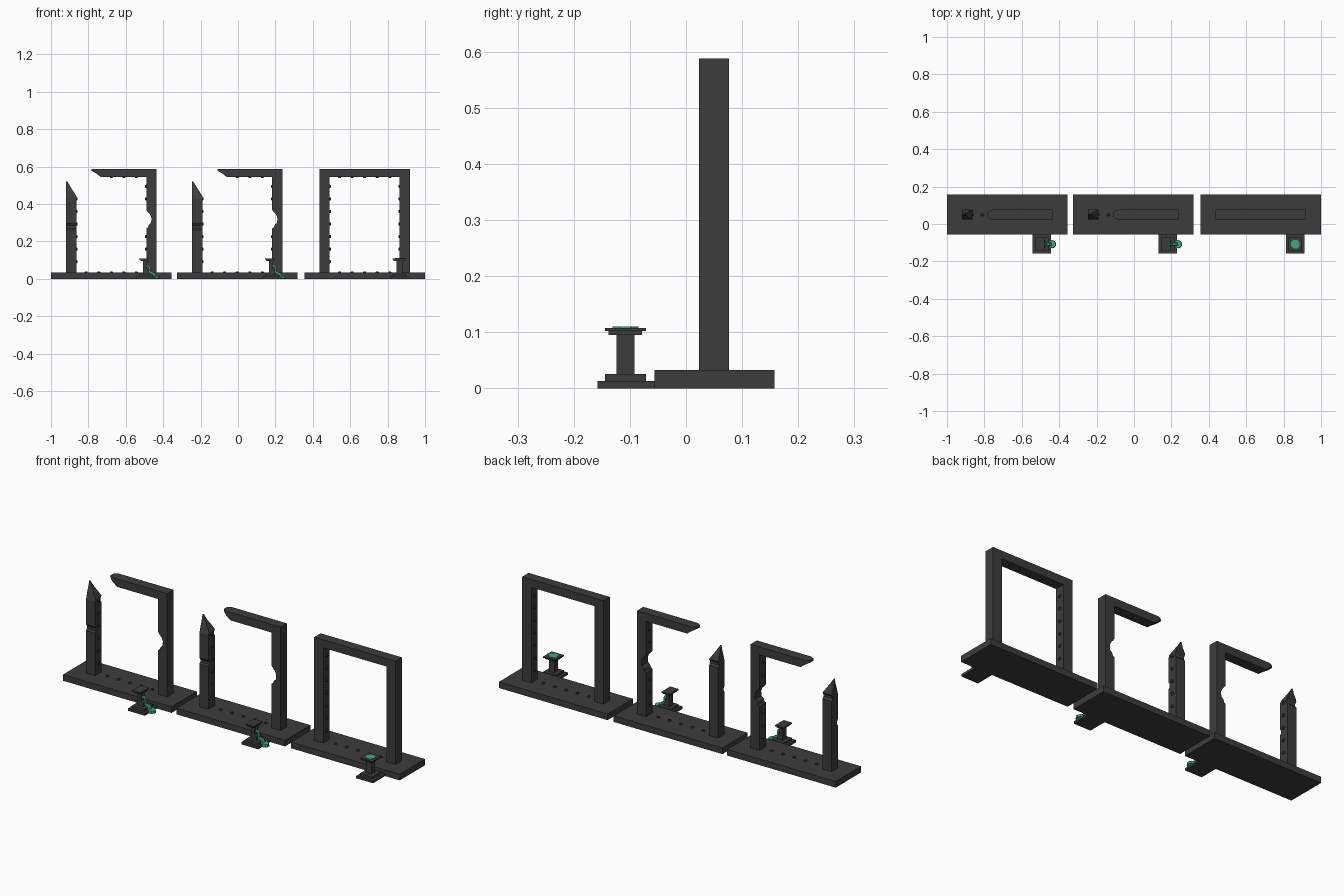
import bpy, bmesh, math
from mathutils import Matrix, Vector

cube = bpy.data.objects.get("Cube")
if cube:
    bpy.data.objects.remove(cube, do_unlink=True)


def material(name, rgb):
    m = bpy.data.materials.new(name)
    m.use_nodes = True
    m.diffuse_color = (*rgb, 1)
    bsdf = next(n for n in m.node_tree.nodes if n.type == 'BSDF_PRINCIPLED')
    bsdf.inputs["Base Color"].default_value = (*rgb, 1)
    bsdf.inputs["Roughness"].default_value = 0.8
    return m


STONE = material("dark stone", (0.046, 0.046, 0.046))
GREEN = material("glowing green", (0.045, 0.41, 0.23))


def finish(name, bm, mat, x):
    bmesh.ops.recalc_face_normals(bm, faces=bm.faces[:])
    me = bpy.data.meshes.new(name)
    bm.to_mesh(me)
    bm.free()
    me.materials.append(mat)
    ob = bpy.data.objects.new(name, me)
    ob.location.x = x
    bpy.context.collection.objects.link(ob)
    return ob


def add_box(bm, x0, x1, y0, y1, z0, z1):
    mat = (Matrix.Translation(((x0 + x1) / 2, (y0 + y1) / 2, (z0 + z1) / 2))
           @ Matrix.Diagonal((x1 - x0, y1 - y0, z1 - z0, 1)))
    bmesh.ops.create_cube(bm, size=1, matrix=mat)


def add_loft(bm, rings):
    """Join matching rings of points and cap both ends."""
    loops = [[bm.verts.new(p) for p in ring] for ring in rings]
    n = len(loops[0])
    for a, b in zip(loops, loops[1:]):
        for i in range(n):
            j = (i + 1) % n
            bm.faces.new((a[i], a[j], b[j], b[i]))
    bm.faces.new(loops[0])
    bm.faces.new(loops[-1])


def add_profile(bm, pts, y0, y1):
    """Extrude an x-z outline along y."""
    add_loft(bm, [[(x, y, z) for x, z in pts] for y in (y0, y1)])


def add_stud(bm, pos, direction):
    rot = Vector((0, 0, 1)).rotation_difference(Vector(direction)).to_matrix().to_4x4()
    bmesh.ops.create_cone(bm, cap_ends=True, segments=8, radius1=0.012, radius2=0.006,
                          depth=0.014, matrix=Matrix.Translation(pos) @ rot)


# Shared frame dimensions
W, T = 0.241, 0.054            # half width, post thickness
IN = W - T                     # half width of the opening
Y0, Y1, YC = 0.023, 0.077, 0.05
FLOOR, SOFFIT, TOP = 0.033, 0.545, 0.588
PX, PY = 0.185, -0.108         # pedestal centre
STEP = 0.067                   # stud spacing


def base(x):
    bm = bmesh.new()
    add_box(bm, -0.3225, 0.3225, -0.056, 0.158, 0, FLOOR)
    finish("base_slab", bm, STONE, x)


def studs(x, broken):
    bm = bmesh.new()
    for i in range(-2, 3):
        add_stud(bm, (i * STEP, YC, FLOOR), (0, 0, 1))
        if not broken or i >= 0:
            add_stud(bm, (i * STEP, YC, SOFFIT), (0, 0, -1))
    for i in range(-3, 4):
        z = 0.293 + i * STEP
        if not broken or i < 3:
            add_stud(bm, (-IN, YC, z), (1, 0, 0))
        if not broken or i not in (0, 1):
            add_stud(bm, (IN, YC, z), (-1, 0, 0))
    finish("frame_studs", bm, STONE, x)


def whole_frame(x):
    bm = bmesh.new()
    add_box(bm, -W, -IN, Y0, Y1, FLOOR, SOFFIT)
    add_box(bm, IN, W, Y0, Y1, FLOOR, SOFFIT)
    add_box(bm, -W, W, Y0, Y1, SOFFIT, TOP)
    finish("whole_frame", bm, STONE, x)


def broken_frame(x):
    # Right-hand post stump with chips and a pointed, splintered tip
    bm = bmesh.new()
    rings = []
    for z, w, front, back in [
            (FLOOR, T, Y0, Y1), (0.262, T, Y0, Y1), (0.27, T, 0.03, Y1),
            (0.285, T, 0.03, Y1), (0.295, T, Y0, Y1), (0.41, T, Y0, Y1),
            (0.42, T, Y0, 0.068), (0.43, T, Y0, 0.068), (0.443, T, 0.027, 0.077),
            (0.465, 0.04, 0.033, 0.07), (0.487, 0.026, 0.041, 0.06),
            (0.505, 0.015, 0.046, 0.055), (0.52, 0.006, 0.048, 0.052)]:
        a, b = -W, -W + w
        rings.append([(a, front, z), (b, front, z), (b, back, z), (a, back, z)])
    add_loft(bm, rings)
    finish("broken_post", bm, STONE, x)

    # Standing post with a bite out of its inner face
    bm = bmesh.new()
    bite = [(IN, 0.27), (IN + 0.009, 0.275), (IN + 0.014, 0.29), (IN + 0.026, 0.3),
            (IN + 0.028, 0.325), (IN + 0.02, 0.345), (IN + 0.012, 0.352), (IN, 0.368)]
    add_profile(bm, [(W, TOP), (W, FLOOR), (IN, FLOOR)] + bite + [(IN, TOP)], Y0, Y1)
    finish("bitten_post", bm, STONE, x)

    # Lintel tapering to a broken end
    bm = bmesh.new()
    rings = []
    for px, h, z in [(-0.106, 0.012, 0.578), (-0.096, 0.02, 0.572), (-0.082, 0.027, 0.564),
                     (-0.057, 0.027, SOFFIT), (IN, 0.027, SOFFIT)]:
        rings.append([(px, YC - h, z), (px, YC + h, z), (px, YC + h, TOP), (px, YC - h, TOP)])
    add_loft(bm, rings)
    finish("broken_lintel", bm, STONE, x)


def pedestal(x, broken):
    def tier(bm, h, z0, z1, right=None):
        add_box(bm, PX - h, PX + (h if right is None else right), PY - h, PY + h, z0, z1)

    bm = bmesh.new()
    add_box(bm, PX - 0.05, PX + 0.05, -0.158, -0.056, 0, 0.013)
    tier(bm, 0.0365, 0.013, 0.026)
    if broken:
        outline = [(-0.016, 0.026), (0.016, 0.026), (0.016, 0.042), (0.004, 0.055),
                   (0.002, 0.075), (0.01, 0.095), (-0.016, 0.095)]
        add_profile(bm, [(PX + a, z) for a, z in outline], PY - 0.016, PY + 0.016)
    else:
        tier(bm, 0.016, 0.026, 0.095)
    tier(bm, 0.03, 0.095, 0.102, 0.01 if broken else None)
    tier(bm, 0.0365, 0.102, 0.108, 0.014 if broken else None)
    finish("pedestal", bm, STONE, x)

    bm = bmesh.new()
    if broken:
        # Leak running from the cracked column into a puddle
        path = [(0.0, 0.072, 0.004), (0.018, 0.066, 0.006), (0.022, 0.035, 0.005),
                (0.038, 0.028, 0.007), (0.048, 0.015, 0.01)]
        rings = []
        for a, z, h in path:
            cx, t = PX + a, 0.004
            rings.append([(cx - t, PY - h, z - t), (cx + t, PY - h, z + t),
                          (cx + t, PY + h, z + t), (cx - t, PY + h, z - t)])
        add_loft(bm, rings)
        bmesh.ops.create_cone(bm, cap_ends=True, segments=10, radius1=0.022, radius2=0.02,
                              depth=0.014, matrix=Matrix.Translation((PX + 0.055, PY, 0.009)))
        finish("green_leak", bm, GREEN, x)
    else:
        # Flat control pad
        bmesh.ops.create_cone(bm, cap_ends=True, segments=8, radius1=0.025, radius2=0.025,
                              depth=0.003, matrix=Matrix.Translation((PX, PY, 0.1085))
                              @ Matrix.Rotation(math.pi / 8, 4, 'Z'))
        finish("green_pad", bm, GREEN, x)


# Two ruined gates and one intact gate in a row
for gx, ruined in ((-0.6775, True), (-0.004, True), (0.6775, False)):
    base(gx)
    (broken_frame if ruined else whole_frame)(gx)
    studs(gx, ruined)
    pedestal(gx, ruined)
